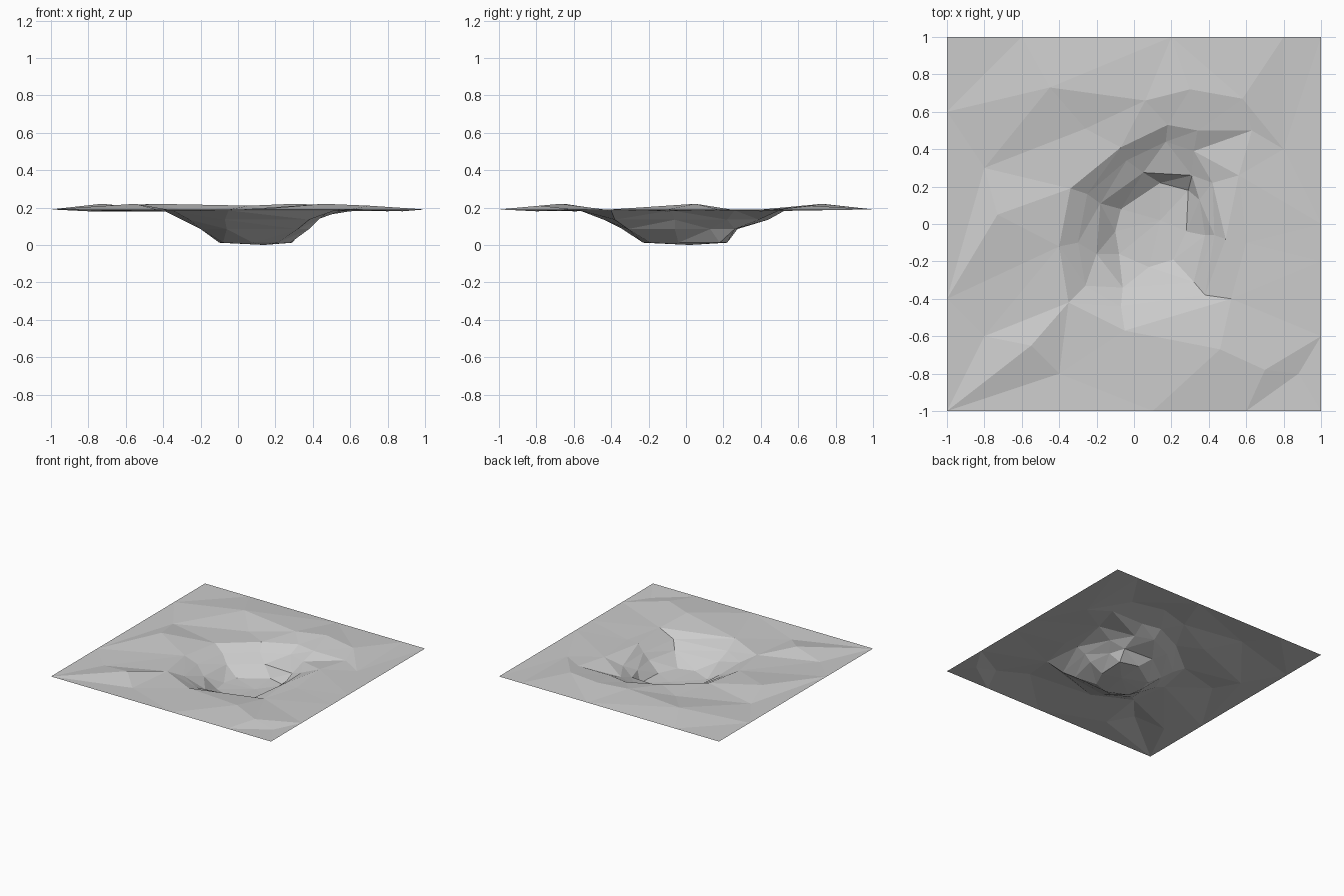
import bpy
import bmesh
from mathutils import Vector
from mathutils.geometry import delaunay_2d_cdt

cube = bpy.data.objects.get("Cube")
if cube:
    bpy.data.objects.remove(cube, do_unlink=True)


def make_material(name, colour):
    material = bpy.data.materials.new(name)
    material.use_nodes = True
    material.diffuse_color = colour
    material.node_tree.nodes["Principled BSDF"].inputs["Base Color"].default_value = colour
    return material


points, heights, edges = [], [], []


def add_points(height, outline, closed=False):
    """Add plan points at one height, optionally joined as a contour loop."""
    start, count = len(points), len(outline)
    points.extend(Vector(point) for point in outline)
    heights.extend([height] * count)
    if closed:
        edges.extend((start + i, start + (i + 1) % count) for i in range(count))


# Level border of the square tile
add_points(0.19, [(-1, -1), (.1, -1), (.6, -1), (1, -1), (1, -.6), (1, -.2), (1, 0),
                  (1, 1), (.8, 1), (.2, 1), (-.6, 1), (-1, 1), (-1, .6), (-1, -.4)],
           closed=True)

# Gentle hills and hollows around the crater
add_points(0.22, [(-.73, .05), (-.45, .73), (.3, .72), (.46, -.67), (-.55, -.65)])
add_points(0.21, [(.06, .66), (.58, .67), (.7, -.78)])
add_points(0.18, [(-.8, .3), (-.8, -.6), (-.4, -.8), (.88, -.8), (-.26, .51),
                  (.8, .4), (.6, -.1)])

# Crater rim
add_points(0.185, [(-.4, -.12), (-.34, .19), (-.07, .41), (.18, .53), (.34, .5),
                   (.63, .5), (.56, .26), (.49, -.08), (.52, -.4), (-.05, -.57),
                   (-.35, -.42)], closed=True)

# Upper ledge
add_points(0.135, [(-.3, -.1), (-.25, .16), (-.04, .34), (.17, .44), (.32, .39),
                   (.42, .22), (.43, -.06), (.38, -.38), (-.07, -.44), (-.26, -.33)],
           closed=True)

# Lower ledge
add_points(0.085, [(-.2, -.16), (-.18, .11), (.05, .275), (.31, .26), (.35, .13),
                   (.38, -.06), (.32, -.31), (-.06, -.34)], closed=True)

# Crater floor
add_points(0.012, [(-.1, -.04), (-.07, .08), (.14, .22), (.29, .18), (.28, -.04),
                   (.21, -.19), (.08, -.23), (-.08, -.16)], closed=True)
add_points(0.0, [(.14, .02)])

# Triangulate the plan and lift every corner to its height
plan, _, triangles, sources, _, _ = delaunay_2d_cdt(points, edges, [], 0, 0.0001)
bm = bmesh.new()
corners = [bm.verts.new((p.x, p.y, heights[source[0]] if source else heights[0]))
           for p, source in zip(plan, sources)]
for triangle in triangles:
    bm.faces.new([corners[i] for i in triangle])
bm.normal_update()
for face in bm.faces:
    if face.normal.z < 0:
        face.normal_flip()

mesh = bpy.data.meshes.new("crater_ground")
bm.to_mesh(mesh)
bm.free()
mesh.materials.append(make_material("stone grey", (0.6, 0.6, 0.6, 1)))
ground = bpy.data.objects.new("crater_ground", mesh)
bpy.context.collection.objects.link(ground)
